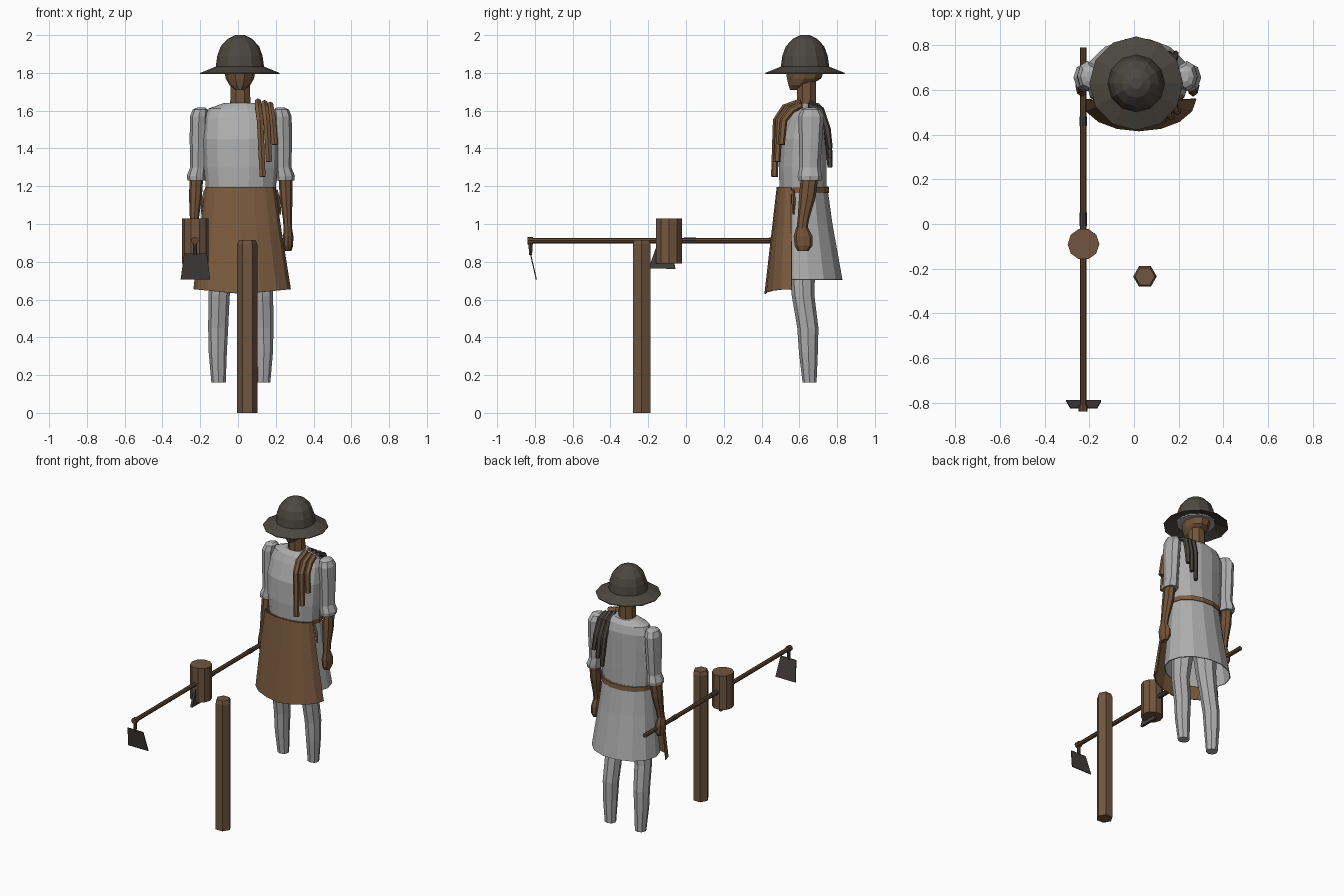
import bpy, bmesh, math
from mathutils import Vector


def material(name, rgb):
    m = bpy.data.materials.new(name)
    m.diffuse_color = (*rgb, 1)
    return m


CLOTH = material("grey cloth", (0.42, 0.42, 0.42))
FELT = material("dark felt", (0.072, 0.064, 0.053))
LEATHER = material("brown leather", (0.2, 0.105, 0.05))
SKIN = material("brown skin", (0.17, 0.088, 0.042))
WOOD = material("brown wood", (0.165, 0.09, 0.05))
POLE = material("dark wood", (0.12, 0.064, 0.032))
IRON = material("dark iron", (0.055, 0.05, 0.048))


def finish(bm, name, mat):
    bmesh.ops.recalc_face_normals(bm, faces=bm.faces)
    me = bpy.data.meshes.new(name)
    bm.to_mesh(me)
    bm.free()
    me.materials.append(mat)
    ob = bpy.data.objects.new(name, me)
    bpy.context.collection.objects.link(ob)
    return ob


def skin_rings(bm, rings, closed=True, caps=(True, True)):
    rows = [[bm.verts.new(p) for p in r] for r in rings]
    n = len(rows[0])
    for a, b in zip(rows, rows[1:]):
        for i in range(n if closed else n - 1):
            j = (i + 1) % n
            bm.faces.new((a[i], a[j], b[j], b[i]))
    if caps[0]:
        bm.faces.new(rows[0])
    if caps[1]:
        bm.faces.new(rows[-1])


def loft(name, mat, rings, n=12, caps=(True, True), start=0.0):
    """Stack of ellipses (cx, cy, z, rx, ry)."""
    bm = bmesh.new()
    ang = [start + 2 * math.pi * i / n for i in range(n)]
    skin_rings(bm, [[(x + rx * math.cos(a), y + ry * math.sin(a), z) for a in ang]
                    for x, y, z, rx, ry in rings], caps=caps)
    return finish(bm, name, mat)


def tube(name, mat, pts, radii, n=6):
    """Round rod through points."""
    bm = bmesh.new()
    pts = [Vector(p) for p in pts]
    rings = []
    for i, p in enumerate(pts):
        t = (pts[min(i + 1, len(pts) - 1)] - pts[max(i - 1, 0)]).normalized()
        u = t.cross(Vector((1, 0, 0))).normalized()
        v = t.cross(u)
        rings.append([p + radii[i] * (u * math.cos(2 * math.pi * k / n)
                                      + v * math.sin(2 * math.pi * k / n)) for k in range(n)])
    skin_rings(bm, rings)
    return finish(bm, name, mat)


def plate(name, mat, front, offset):
    """Flat polygon given thickness by an offset vector."""
    bm = bmesh.new()
    skin_rings(bm, [front, [Vector(p) + Vector(offset) for p in front]])
    return finish(bm, name, mat)


CX = 0.015  # body centre line

# Hat, its lining, head and neck
hx, hy = 0.01, 0.63
loft("hat", FELT, [(hx, hy, z, r, r) for z, r in
     ((1.83, 0.115), (1.795, 0.21), (1.8, 0.21), (1.833, 0.128), (1.89, 0.12),
      (1.94, 0.102), (1.98, 0.065), (2.0, 0.025))])
loft("hat_lining", CLOTH, [(hx, hy, 1.812, 0.125, 0.125), (hx, hy, 1.822, 0.125, 0.125)])
loft("head", SKIN, [(hx, 0.575, 1.71, 0.022, 0.025), (hx, 0.6, 1.735, 0.055, 0.06),
                    (hx, 0.625, 1.77, 0.075, 0.095), (hx, 0.63, 1.825, 0.085, 0.11)], 10)
loft("neck", SKIN, [(0.012, 0.638, 1.6, 0.058, 0.056), (0.012, 0.638, 1.78, 0.056, 0.055)], 8, start=math.pi / 8)

# Shirt body
loft("shirt", CLOTH, [(CX, 0.62, 1.19, 0.185, 0.128), (CX, 0.618, 1.3, 0.195, 0.13),
                      (CX, 0.622, 1.45, 0.2, 0.125), (CX, 0.64, 1.56, 0.192, 0.105),
                      (CX, 0.645, 1.612, 0.17, 0.085), (CX, 0.645, 1.64, 0.09, 0.06)], 14)

# Tunic skirt, belt and apron
skirt = loft("tunic_skirt", CLOTH, [(CX, 0.625, 1.2, 0.178, 0.126), (CX, 0.632, 1.0, 0.2, 0.147),
                                    (CX, 0.65, 0.705, 0.235, 0.183)], 14, (True, False))
loft("belt", LEATHER, [(CX, 0.625, 1.165, 0.187, 0.136), (CX, 0.625, 1.197, 0.187, 0.134)], 14)
bm = bmesh.new()
arc = [math.pi * (1 + i / 8) for i in range(9)]
skin_rings(bm, [[(x + rx * math.cos(a), y + ry * math.sin(a),
                  z + (0.025 * abs(math.cos(a)) if z < 1 else 0)) for a in arc]
                for x, y, z, rx, ry in ((0.012, 0.555, 1.195, 0.185, 0.075),
                                        (0.014, 0.557, 0.95, 0.215, 0.105),
                                        (0.022, 0.56, 0.63, 0.258, 0.145))],
           closed=False, caps=(False, False))
apron = finish(bm, "apron", LEATHER)
for ob in (skirt, apron):
    mod = ob.modifiers.new("thickness", "SOLIDIFY")
    mod.thickness = 0.006

for s, side in ((-1, "left"), (1, "right")):
    # Trouser legs
    loft(side + "_leg", CLOTH, [(CX + s * x, y, z, rx, ry) for x, y, z, rx, ry in
         ((0.118, 0.654, 0.16, 0.038, 0.037), (0.122, 0.648, 0.32, 0.048, 0.05),
          (0.12, 0.645, 0.45, 0.053, 0.056), (0.115, 0.62, 0.62, 0.056, 0.06),
          (0.1, 0.615, 0.75, 0.065, 0.068), (0.085, 0.62, 0.95, 0.08, 0.085))], 8)
    # Sleeves with a flared cuff
    loft(side + "_sleeve", CLOTH, [(CX + s * x, y, z, rx, ry) for x, y, z, rx, ry in
         ((0.235, 0.655, 1.23, 0.048, 0.062), (0.236, 0.656, 1.255, 0.05, 0.065),
          (0.226, 0.656, 1.3, 0.042, 0.055), (0.225, 0.66, 1.45, 0.046, 0.062),
          (0.222, 0.662, 1.57, 0.047, 0.068), (0.215, 0.66, 1.605, 0.04, 0.05),
          (0.21, 0.66, 1.617, 0.02, 0.025))], 8)
    # Bare forearms and fists
    loft(side + "_forearm", SKIN, [(CX + s * x, y, z, rx, ry) for x, y, z, rx, ry in
         ((0.25, 0.612, 0.96, 0.022, 0.028), (0.246, 0.622, 1.03, 0.024, 0.031),
          (0.24, 0.642, 1.14, 0.034, 0.044), (0.236, 0.653, 1.24, 0.036, 0.046))], 8)
    loft(side + "_fist", SKIN, [(CX + s * x, y, z, rx, ry) for x, y, z, rx, ry in
         ((0.25, 0.62, 0.858, 0.018, 0.03), (0.25, 0.622, 0.885, 0.027, 0.047),
          (0.25, 0.62, 0.935, 0.028, 0.05), (0.25, 0.614, 0.985, 0.02, 0.03))], 8)
    # Apron strings
    tube(side + "_apron_string", LEATHER, [(CX + s * 0.186, 0.565, 1.18), (CX + s * 0.2, 0.57, 1.12),
         (CX + s * 0.207, 0.568, 1.05)], [0.009, 0.011, 0.005], 4)

# Hanging strands over one shoulder, brown in front and dark behind
for i, (x, y, low) in enumerate(((0.105, 0.468, 1.25), (0.14, 0.482, 1.33), (0.17, 0.505, 1.42))):
    tube("front_strand_%d" % (i + 1), LEATHER,
         [(x, 0.61, 1.648 - 0.008 * i), (x + 0.003, y + 0.055, 1.615 - 0.005 * i), (x + 0.012, y + 0.012, 1.55),
          (x + 0.025, y, low)], [0.018, 0.02, 0.02, 0.018])
    tube("back_strand_%d" % (i + 1), FELT,
         [(x, 0.65, 1.645 - 0.008 * i), (x, 0.715, 1.605), (x + 0.01, 0.748, 1.5),
          (x + 0.018, 0.763, 1.3 + 0.05 * i)], [0.015, 0.018, 0.019, 0.014])

# Long tool handle with iron bands
px, pz = -0.228, 0.912


def rod(name, mat, y0, y1, r):
    tube(name, mat, [(px, y0, pz), (px, y1, pz)], [r, r], 8)


rod("tool_handle", POLE, -0.84, 0.79, 0.0145)
rod("front_band", IRON, -0.01, 0.052, 0.0165)
rod("rear_band", IRON, 0.44, 0.482, 0.0165)

# Hoe: collar, neck and blade
rod("hoe_collar", POLE, -0.84, -0.81, 0.02)
loft("hoe_neck", IRON, [(px, -0.823, 0.835, 0.011, 0.01), (px, -0.823, 0.9, 0.011, 0.012)], 6)
plate("hoe_blade", IRON, [(-0.285, -0.827, 0.845), (-0.165, -0.827, 0.845),
                          (-0.147, -0.795, 0.705), (-0.304, -0.795, 0.705)], (0, 0.006, 0))

# Mallet head and axe blade
loft("mallet_head", WOOD, [(-0.226, -0.09, 0.79, 0.071, 0.071), (-0.226, -0.09, 1.03, 0.071, 0.071)], 10)
plate("axe_blade", IRON, [(px - 0.008, -0.198, 0.765), (px - 0.008, -0.055, 0.762),
                          (px - 0.008, -0.085, 0.9), (px - 0.008, -0.15, 0.9)], (0.016, 0, 0))

# Chamfered hexagonal post
loft("post", WOOD, [(0.049, -0.235, z, r, r) for z, r in
                    ((0, 0.053), (0.893, 0.053), (0.916, 0.044))], 6)
